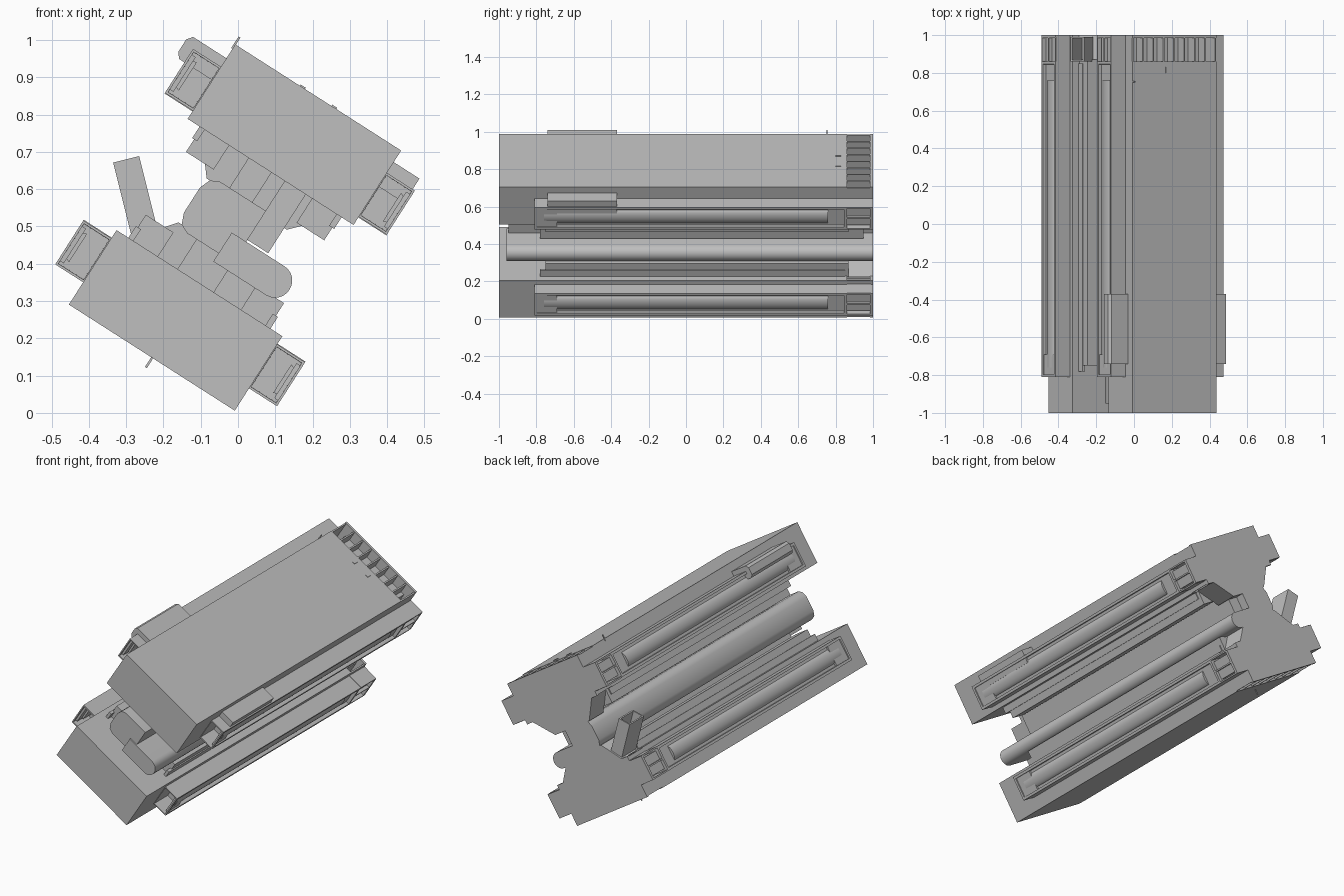
import bpy, bmesh, math
from mathutils import Vector

cube = bpy.data.objects.get("Cube")
if cube:
    bpy.data.objects.remove(cube)

grey = bpy.data.materials.new("hull_grey")
grey.use_nodes = True
colour = (0.52, 0.52, 0.52, 1)
grey.diffuse_color = colour
grey.node_tree.nodes["Principled BSDF"].inputs["Base Color"].default_value = colour

# The whole hull leans over: u runs across the slabs, v runs through them
TILT = math.radians(32.6)
U = Vector((math.cos(TILT), 0, -math.sin(TILT)))
V = Vector((math.sin(TILT), 0, math.cos(TILT)))
CENTRE = Vector((-0.008, 0, 0.497))


def place(u, v, y):
    return CENTRE + U * u + V * v + Vector((0, y, 0))


def prism(name, outline, y0, y1, recesses=()):
    """Extrude a (u, v) outline along y, then sink inset panels."""
    bm = bmesh.new()
    front = [bm.verts.new(place(u, v, y0)) for u, v in outline]
    back = [bm.verts.new(place(u, v, y1)) for u, v in outline]
    bm.faces.new(front)
    bm.faces.new(back)
    n = len(outline)
    for i in range(n):
        j = (i + 1) % n
        bm.faces.new((front[i], front[j], back[j], back[i]))
    bmesh.ops.recalc_face_normals(bm, faces=bm.faces)
    for direction, rim, depth in recesses:
        bm.normal_update()
        face = max(bm.faces, key=lambda f: (f.normal.dot(direction) > 0.99) * f.calc_area())
        normal = face.normal.copy()
        bmesh.ops.inset_individual(bm, faces=[face], thickness=rim)
        bmesh.ops.inset_individual(bm, faces=[face], thickness=0.001)
        bmesh.ops.translate(bm, verts=face.verts, vec=-normal * depth)
    mesh = bpy.data.meshes.new(name)
    bm.to_mesh(mesh)
    bm.free()
    mesh.materials.append(grey)
    obj = bpy.data.objects.new(name, mesh)
    bpy.context.collection.objects.link(obj)
    return obj


def rect(u0, u1, v0, v1):
    return [(u0, v0), (u1, v0), (u1, v1), (u0, v1)]


def block(name, u0, u1, v0, v1, y0, y1, recesses=()):
    return prism(name, rect(u0, u1, v0, v1), y0, y1, recesses)


def smooth(obj, angle=40):
    bpy.ops.object.select_all(action='DESELECT')
    obj.select_set(True)
    bpy.context.view_layer.objects.active = obj
    bpy.ops.object.shade_smooth_by_angle(angle=math.radians(angle))


FRONT = Vector((0, -1, 0))
for level, s in (("upper", 1), ("lower", -1)):
    # Main slab and its engine section
    block(level + "_slab", -0.264, 0.264, s * 0.177, s * 0.414, -1, 0.86)
    block(level + "_engine_core", -0.22, 0.22, s * 0.21, s * 0.35, 0.86, 0.99)
    for i in range(9):
        u = -0.26 + i * 0.065
        block(level + "_engine_fin", u - 0.004, u + 0.004, s * 0.18, s * 0.41, 0.86, 0.99)
    block(level + "_back_plate", -0.264, 0.264, s * 0.177, s * 0.414, 0.985, 1)
    # Flared back plate down to the spine
    prism(level + "_back_flare",
          [(-0.225, s * 0.18), (0.225, s * 0.18), (0.12, s * 0.07), (-0.135, s * 0.07)], 0.87, 1)

    for side, d in (("left", 1), ("right", -1)):
        name = level + "_" + side
        # Side rail with open intake and sunken outer panel
        block(name + "_rail", d * 0.26, d * 0.353, s * 0.203, s * 0.343, -0.81, 0.86,
              [(FRONT, 0.009, 0.12), (U * d, 0.02, 0.018)])
        bar = prism(name + "_rail_bar",
                    [(d * (0.325 + 0.024 * math.sin(a)), s * (0.273 - 0.045 * math.cos(a)))
                     for a in [math.pi * k / 10 for k in range(11)]], -0.76, 0.76)
        smooth(bar)
        # Rail engine housing
        block(name + "_rail_engine", d * 0.26, d * 0.335, s * 0.22, s * 0.325, 0.86, 0.99)
        for v in (0.205, 0.273, 0.339):
            block(name + "_rail_fin", d * 0.26, d * 0.353,
                  s * (v - 0.004), s * (v + 0.004), 0.86, 0.99)
        block(name + "_rail_back_plate", d * 0.26, d * 0.353, s * 0.203, s * 0.343, 0.985, 1)
        # Stepped runner under the slab
        block(name + "_runner", d * 0.132, d * 0.22, s * 0.1, s * 0.18, -0.75, 0.87)
        block(name + "_runner_step", d * 0.21, d * 0.226, s * 0.14, s * 0.18, -0.78, 0.85)

# Spine joining the slabs
block("spine_web", -0.07, 0.046, -0.18, 0.18, -0.78, 0.99)
body = [(-0.1, -0.082), (0.046, -0.082), (0.046, 0.082), (-0.1, 0.082),
        (-0.125, 0.07), (-0.137, 0.04), (-0.137, -0.04), (-0.125, -0.07)]
smooth(prism("spine_body", body, -0.95, 1), 50)
block("spine_pillar", 0.002, 0.046, -0.02, 0.177, -0.86, 0.9)
block("spine_block", 0.046, 0.112, -0.01, 0.178, -0.78, 0.95)

# Long rounded tube on one side of the spine
arc = [math.pi * k / 12 - math.pi / 2 for k in range(13)]
tube = [(0.0, -0.108)] + [(0.168 + 0.045 * math.cos(a), -0.062 + 0.046 * math.sin(a))
                          for a in arc] + [(0.0, -0.016)]
smooth(prism("spine_tube", tube, -0.96, 1))

# Blister pods beside the upper slab
pod = [(-0.26, 0.3), (-0.37, 0.3), (-0.382, 0.315), (-0.382, 0.355), (-0.37, 0.37), (-0.26, 0.37)]
prism("right_pod", pod, -0.74, -0.37)
block("left_pod", 0.26, 0.346, 0.3, 0.377, -0.74, -0.37)

# Leaning open frame at the back
def leaning_box(name, a0, a1, y0, y1):
    foot, tip = Vector((-0.245, 0, 0.46)), Vector((-0.3, 0, 0.68))
    axis = (tip - foot).normalized()
    across = Vector((axis.z, 0, -axis.x))
    pts = []
    for w, p in ((a0, foot), (a1, foot), (a1, tip), (a0, tip)):
        q = p + across * w - CENTRE
        pts.append((q.dot(U), q.dot(V)))
    prism(name, pts, y0, y1)


for w in (-0.036, 0.028):
    leaning_box("frame_side", w, w + 0.008, 0.86, 0.99)
for y in (0.86, 0.982):
    leaning_box("frame_wall", -0.036, 0.036, y, y + 0.008)

# Small aerials and hatches on the outer faces
block("upper_aerial", -0.268, -0.262, 0.4, 0.437, 0.75, 0.756)
block("lower_aerial", -0.002, 0.004, -0.445, -0.41, 0.75, 0.756)
for u in (-0.05, 0.05):
    block("hatch", u - 0.008, u + 0.008, 0.41, 0.418, 0.8, 0.83)
